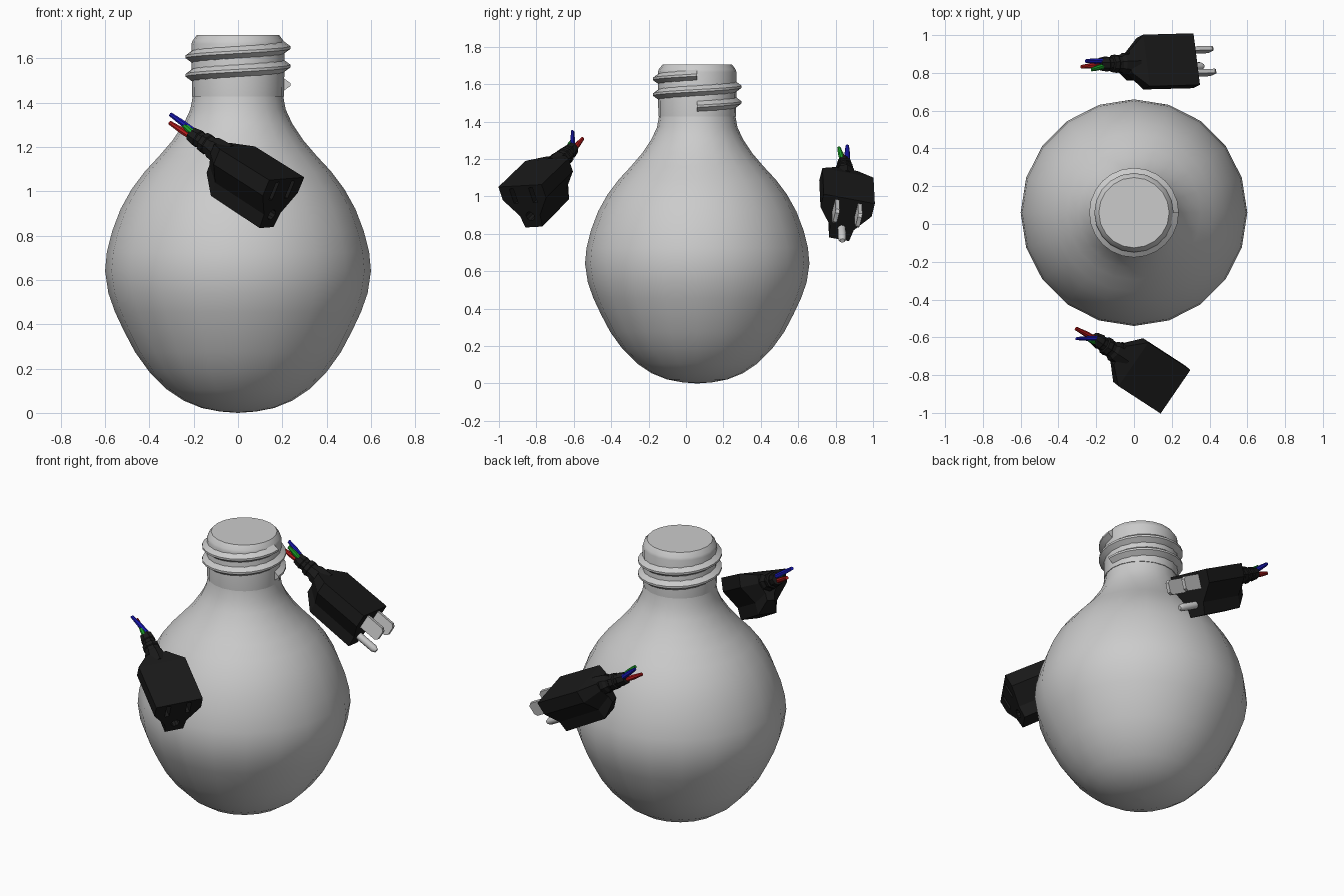
import bpy, bmesh
from math import sin, cos, pi, tau, radians
from mathutils import Matrix, Vector

if "Cube" in bpy.data.objects:
    bpy.data.objects.remove(bpy.data.objects["Cube"])


def material(name, rgb):
    m = bpy.data.materials.new(name)
    m.diffuse_color = (*rgb, 1)
    m.use_nodes = True
    m.node_tree.nodes["Principled BSDF"].inputs["Base Color"].default_value = m.diffuse_color
    return m


BLACK = material("black", (0.01, 0.01, 0.01))
COLOURS = {"red": material("red", (0.45, 0.01, 0.01)),
           "green": material("green", (0.01, 0.35, 0.02)),
           "blue": material("blue", (0.01, 0.01, 0.5))}


def loft(name, rings, matrix=None, mat=None, angle=0):
    """Skin a list of equal-length closed rings and cap both ends."""
    bm = bmesh.new()
    rows = [[bm.verts.new(p) for p in ring] for ring in rings]
    n = len(rows[0])
    for a, b in zip(rows, rows[1:]):
        for i in range(n):
            j = (i + 1) % n
            bm.faces.new((a[i], a[j], b[j], b[i]))
    bm.faces.new(rows[0])
    bm.faces.new(rows[-1])
    bmesh.ops.recalc_face_normals(bm, faces=bm.faces)
    me = bpy.data.meshes.new(name)
    bm.to_mesh(me)
    bm.free()
    ob = bpy.data.objects.new(name, me)
    bpy.context.collection.objects.link(ob)
    if matrix:
        ob.matrix_world = matrix
    if mat:
        me.materials.append(mat)
    if angle:
        bpy.ops.object.select_all(action='DESELECT')
        ob.select_set(True)
        bpy.context.view_layer.objects.active = ob
        bpy.ops.object.shade_smooth_by_angle(angle=radians(angle))
    return ob


def lathe(profile, n, cy=0):
    """Rings around z from (radius, height) pairs."""
    return [[(r * cos(tau * i / n), cy + r * sin(tau * i / n), z) for i in range(n)]
            for r, z in profile]


def along(stations, n):
    """Rings around x from (x, radius, y, z) stations."""
    return [[(x, y + r * cos(tau * i / n), z + r * sin(tau * i / n)) for i in range(n)]
            for x, r, y, z in stations]


def slab(x0, x1, y, z, w, h, chamfer=0.0):
    """Box rings along x with an optional chamfered far end."""
    def rect(x, hh):
        return [(x, y + a * w / 2, z + b * hh / 2)
                for a, b in ((-1, -1), (1, -1), (1, 1), (-1, 1))]
    if not chamfer:
        return [rect(x0, h), rect(x1, h)]
    return [rect(x0, h), rect(x1 - chamfer, h), rect(x1, h - 2 * chamfer)]


# glass bulb
CY = 0.06
bulb = [(0.002, 0), (0.08, 0.006), (0.163, 0.022), (0.245, 0.055), (0.32, 0.105), (0.40, 0.185),
        (0.465, 0.275), (0.515, 0.37), (0.555, 0.455), (0.585, 0.54), (0.6, 0.64),
        (0.592, 0.725), (0.568, 0.82), (0.53, 0.92), (0.48, 1.01), (0.42, 1.09),
        (0.355, 1.16), (0.295, 1.23), (0.245, 1.305), (0.215, 1.37), (0.204, 1.43)]
loft("bulb", lathe(bulb, 20, CY), angle=40)

# screw base
loft("screw_base", lathe([(0.208, 1.428), (0.21, 1.665), (0.205, 1.68), (0.186, 1.705)], 20, CY),
     angle=30)

# screw thread: triangular ridge, two turns, starting and ending at +x
STEPS, PITCH = 48, 0.0835
thread = []
for k in range(STEPS + 1):
    a, z = 2 * tau * k / STEPS, 1.482 + 2 * PITCH * k / STEPS
    thread.append([(r * cos(a), CY + r * sin(a), z + dz)
                   for r, dz in ((0.2, -0.033), (0.237, -0.006), (0.237, 0.006), (0.2, 0.033))])
loft("screw_thread", thread, angle=30)

# cross-section shared by both connectors: wide top, narrow earth lobe below
HALF = [(0.14, 0.06), (0.14, -0.02), (0.065, -0.12), (0.055, -0.19)]
SECTION = HALF + [(-y, z) for y, z in reversed(HALF)]


def connector(name, origin, yaw, tilt, roll, wire_tips):
    """Connector body, strain relief and wires; local +x points out of the face."""
    m = (Matrix.Translation(origin) @ Matrix.Rotation(radians(yaw), 4, 'Z')
         @ Matrix.Rotation(radians(tilt), 4, 'Y') @ Matrix.Rotation(radians(roll), 4, 'X'))
    rings = [[(x, y * sy, z * sz) for y, z in SECTION]
             for x, sy, sz in ((0, 1, 1), (-0.30, 1, 0.97), (-0.385, 0.42, 0.6))]
    body = loft(name + "_body", rings, m, BLACK)
    cable = [(-0.33, 0.062), (-0.41, 0.056), (-0.425, 0.046), (-0.445, 0.046), (-0.45, 0.05),
             (-0.475, 0.047), (-0.48, 0.038), (-0.50, 0.038), (-0.505, 0.042), (-0.55, 0.034)]
    loft(name + "_strain_relief", along([(x, r, 0, -0.005) for x, r in cable], 8), m, BLACK)
    for (colour, tip), a in zip(wire_tips.items(), (0.5, 2.6, 4.7)):
        s = Vector((-0.53, 0.016 * cos(a), 0.016 * sin(a)))
        e = Vector(tip)
        mid = s.lerp(e, 0.5)
        path = [(*s, 0.014), (*mid, 0.015), (*e, 0.01)]
        loft(f"{name}_{colour}_wire", along([(x, r, y, z) for x, y, z, r in path], 8),
             m, COLOURS[colour], 40)
    return m, body


# male plug at the back
m, _ = connector("plug", (0.305, 0.86, 0.935), 1.5, 28, -12,
                 {"blue": (-0.65, 0.01, 0.035), "green": (-0.62, -0.035, 0.03),
                  "red": (-0.655, -0.01, -0.015)})
for side, y in (("left", -0.062), ("right", 0.062)):
    loft(f"{side}_blade", slab(-0.02, 0.125, y, 0, 0.022, 0.085, 0.015), m)
loft("earth_pin", along([(-0.02, 0.022, 0, -0.125), (0.115, 0.022, 0, -0.125),
                         (0.135, 0.012, 0, -0.125)], 10), m, angle=40)

# female socket at the front
m, body = connector("socket", (0.198, -0.87, 1.004), -33, 28, 3,
                    {"blue": (-0.66, -0.05, 0.04), "green": (-0.60, -0.02, 0.02),
                     "red": (-0.67, -0.01, -0.01)})

# recesses in the socket face
cutters = [loft("slot_cutter", slab(-0.1, 0.02, y, 0, 0.026, 0.09), m, BLACK)
           for y in (-0.062, 0.062)]
cutters.append(loft("earth_cutter", along([(-0.1, 0.026, 0, -0.125), (0.02, 0.026, 0, -0.125)], 10),
                    m, BLACK))
for c in cutters:
    c.hide_render = True
    c.hide_set(True)
    mod = body.modifiers.new("recess", 'BOOLEAN')
    mod.operation = 'DIFFERENCE'
    mod.solver = 'EXACT'
    mod.object = c
bpy.ops.object.select_all(action='DESELECT')
body.select_set(True)
bpy.context.view_layer.objects.active = body
for mod in list(body.modifiers):
    bpy.ops.object.modifier_apply(modifier=mod.name)
for c in cutters:
    bpy.data.objects.remove(c)
